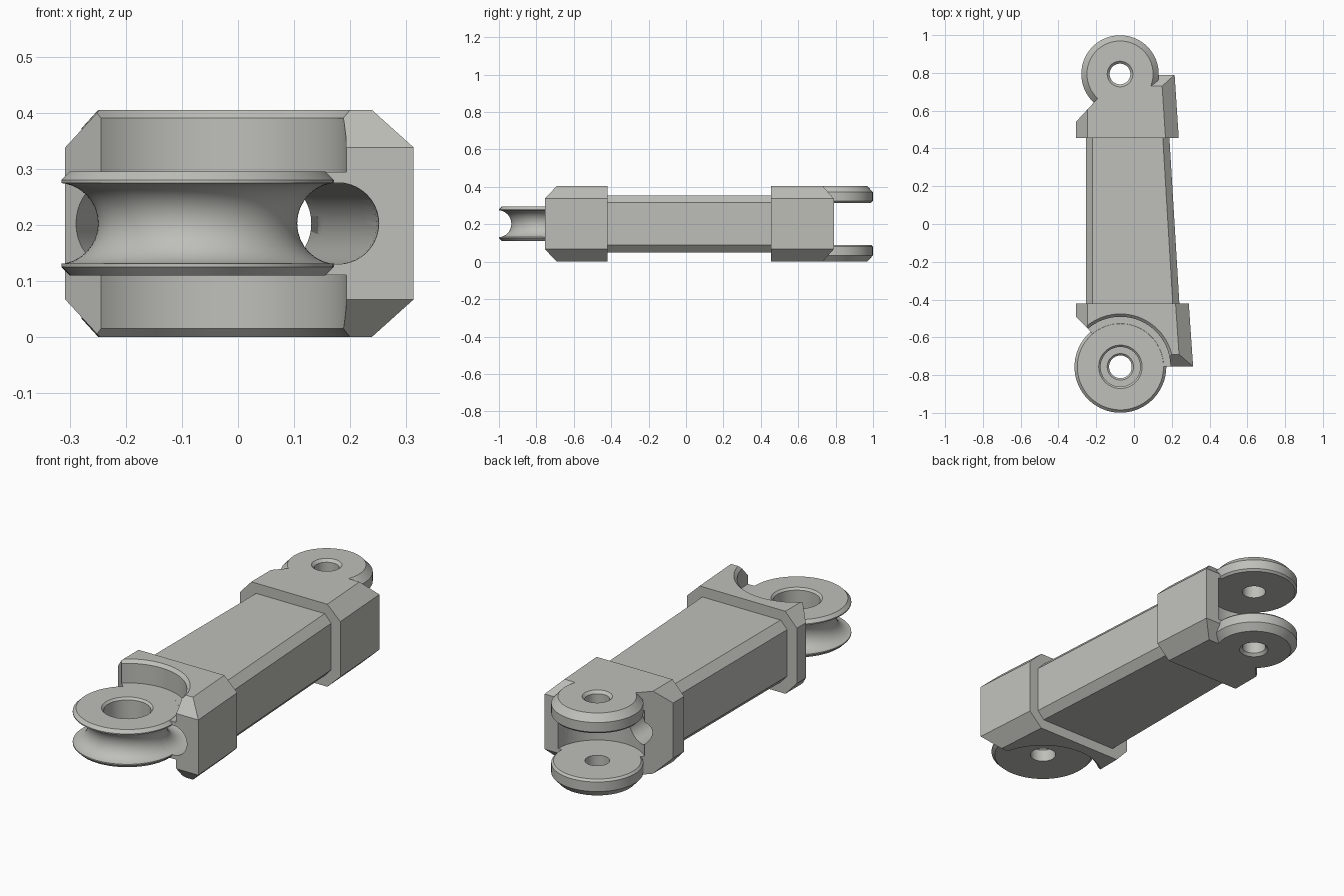
import bpy, bmesh, math
from mathutils import Vector, Matrix

if "Cube" in bpy.data.objects:
    bpy.data.objects.remove(bpy.data.objects["Cube"])

H = 0.405                       # total height
MID = H / 2
PULLEY = (-0.072, -0.756)       # front pivot axis
FORK = (-0.074, 0.794)          # rear pivot axis
BORE = 0.0725                   # cable groove and tunnel radius

mat = bpy.data.materials.new("light_grey")
mat.diffuse_color = (0.52, 0.52, 0.49, 1)
mat.use_nodes = True
mat.node_tree.nodes["Principled BSDF"].inputs["Base Color"].default_value = mat.diffuse_color


def to_object(name, bm):
    bmesh.ops.recalc_face_normals(bm, faces=bm.faces)
    me = bpy.data.meshes.new(name)
    bm.to_mesh(me)
    bm.free()
    me.materials.append(mat)
    ob = bpy.data.objects.new(name, me)
    bpy.context.collection.objects.link(ob)
    return ob


def lathe(name, profile, centre, n=72):
    """Closed (radius, z) profile turned about a vertical axis."""
    bm = bmesh.new()
    rings = [[bm.verts.new((centre[0] + r * math.cos(2 * math.pi * i / n),
                            centre[1] + r * math.sin(2 * math.pi * i / n), z))
              for i in range(n)] for r, z in profile]
    for k, a in enumerate(rings):
        b = rings[(k + 1) % len(rings)]
        if profile[k][0] == 0 and profile[(k + 1) % len(rings)][0] == 0:
            continue
        for i in range(n):
            j = (i + 1) % n
            bm.faces.new((a[i], a[j], b[j], b[i]))
    bmesh.ops.remove_doubles(bm, verts=bm.verts, dist=1e-6)
    return to_object(name, bm)


def block(name, outline, z0, z1, chamfers):
    """Prism whose top and bottom are chamfered along chosen edges.
    Each chamfer: edge start, edge end (outside on the right), inset, drop."""
    bm = bmesh.new()
    face = bm.faces.new([bm.verts.new((x, y, z0)) for x, y in outline])
    ext = bmesh.ops.extrude_face_region(bm, geom=[face])["geom"]
    bmesh.ops.translate(bm, vec=(0, 0, z1 - z0),
                        verts=[v for v in ext if isinstance(v, bmesh.types.BMVert)])
    for a, b, inset, drop in chamfers:
        d = Vector((b[0] - a[0], b[1] - a[1], 0)).normalized()
        out = Vector((d.y, -d.x, 0))
        for z, s in ((z1, 1), (z0, -1)):
            co = Vector((a[0], a[1], z - s * drop))
            no = (out * drop + Vector((0, 0, s * inset))).normalized()
            cut = bmesh.ops.bisect_plane(bm, geom=bm.verts[:] + bm.edges[:] + bm.faces[:],
                                         plane_co=co, plane_no=no, clear_outer=True)
            edges = [e for e in cut["geom_cut"] if isinstance(e, bmesh.types.BMEdge)]
            bmesh.ops.contextual_create(bm, geom=edges)
    return to_object(name, bm)


def tunnel(p, q):
    """Horizontal round cutter between two plan points."""
    p, q = Vector((*p, MID)), Vector((*q, MID))
    bm = bmesh.new()
    rot = (q - p).to_track_quat('Z', 'Y').to_matrix().to_4x4()
    bmesh.ops.create_cone(bm, cap_ends=True, segments=40, radius1=BORE, radius2=BORE,
                          depth=(q - p).length,
                          matrix=Matrix.Translation((p + q) / 2) @ rot)
    return to_object("tunnel_cutter", bm)


def combine(ob, tool, op='DIFFERENCE', keep=False):
    """Apply a boolean and drop the tool object."""
    m = ob.modifiers.new("bool", 'BOOLEAN')
    m.operation, m.object, m.solver = op, tool, 'EXACT'
    bpy.context.view_layer.update()
    dg = bpy.context.evaluated_depsgraph_get()
    me = bpy.data.meshes.new_from_object(ob.evaluated_get(dg))
    ob.modifiers.clear()
    ob.data = me
    if not keep:
        bpy.data.objects.remove(tool)


# Middle shaft, tapering along its right side
s = [(-0.255, -0.45), (0.242, -0.45), (0.186, 0.48), (-0.255, 0.48)]
shaft = block("shaft", s, 0.05, 0.355,
              [(s[1], s[2], 0.035, 0.038), (s[3], s[0], 0.035, 0.038)])

# Front knuckle block with its slanted left corner
f = [(-0.308, -0.42), (-0.308, -0.49), (-0.048, -0.755), (0.313, -0.755), (0.29, -0.42)]
front = block("front_knuckle", f, 0, H,
              [(f[0], f[1], 0.062, 0.067), (f[2], f[3], 0.065, 0.067),
               (f[3], f[4], 0.07, 0.067)])

# Recesses above and below the pulley, with a small lip
for up in (1, -1):
    z = lambda v: v if up > 0 else H - v
    combine(front, lathe("recess_cutter", [(0, z(0.294)), (0.265, z(0.294)), (0.265, z(0.39)),
                                           (0.285, z(0.41)), (0.285, z(0.5)), (0, z(0.5))], PULLEY))

# Pulley disc, cable groove and stepped pivot hole
combine(front, lathe("pulley", [(0, 0.11), (0.228, 0.11), (0.243, 0.125), (0.243, 0.28),
                                (0.228, 0.295), (0, 0.295)], PULLEY, 96), 'UNION')
groove = [(0.25 + BORE * math.cos(2 * math.pi * i / 32),
           MID + BORE * math.sin(2 * math.pi * i / 32)) for i in range(32)]
combine(front, lathe("groove_cutter", groove, PULLEY, 96))
combine(front, lathe("pivot_cutter", [(0, 0.05), (0.06, 0.05), (0.06, 0.17), (0.07, 0.18),
                                      (0.105, 0.18), (0.105, 0.285), (0.116, 0.296),
                                      (0.116, 0.35), (0, 0.35)], PULLEY, 48))

# Rear fork block, hollowed for the next pulley
r = [(-0.308, 0.455), (0.237, 0.455), (0.215, 0.79), (-0.077, 0.79), (-0.308, 0.54)]
rear = block("rear_fork", r, 0, H,
             [(r[4], r[0], 0.062, 0.067), (r[1], r[2], 0.07, 0.067),
              (r[2], r[3], 0.06, 0.067)])
combine(rear, lathe("clearance_cutter", [(0, 0.09), (0.216, 0.09), (0.216, 0.315), (0, 0.315)], FORK))

# Two round fork ears with countersunk pivot holes
for up in (1, -1):
    z = lambda v: v if up > 0 else H - v
    combine(rear, lathe("ear", [(0, z(0.315)), (0.195, z(0.315)), (0.205, z(0.325)),
                                (0.205, z(0.372)), (0.175, z(H)), (0, z(H))], FORK), 'UNION')
    combine(rear, lathe("hole_cutter", [(0, z(0.28)), (0.055, z(0.28)), (0.055, z(0.392)),
                                        (0.07, z(0.407)), (0.07, z(0.45)), (0, z(0.45))], FORK, 48))

# Cable tunnels running from the pulley groove to the fork
for p, q in (((0.179, -0.765), (0.055, 0.76)),
             ((-0.235, -0.57), (-0.166, -0.40)),
             ((-0.166, -0.435), (-0.172, 0.68))):
    t = tunnel(p, q)
    for part in (front, shaft, rear):
        combine(part, t, keep=True)
    bpy.data.objects.remove(t)

# Smooth the round surfaces, keep machined edges sharp
for part in (front, shaft, rear):
    bpy.ops.object.select_all(action='DESELECT')
    part.select_set(True)
    bpy.context.view_layer.objects.active = part
    bpy.ops.object.shade_smooth_by_angle(angle=math.radians(25))
